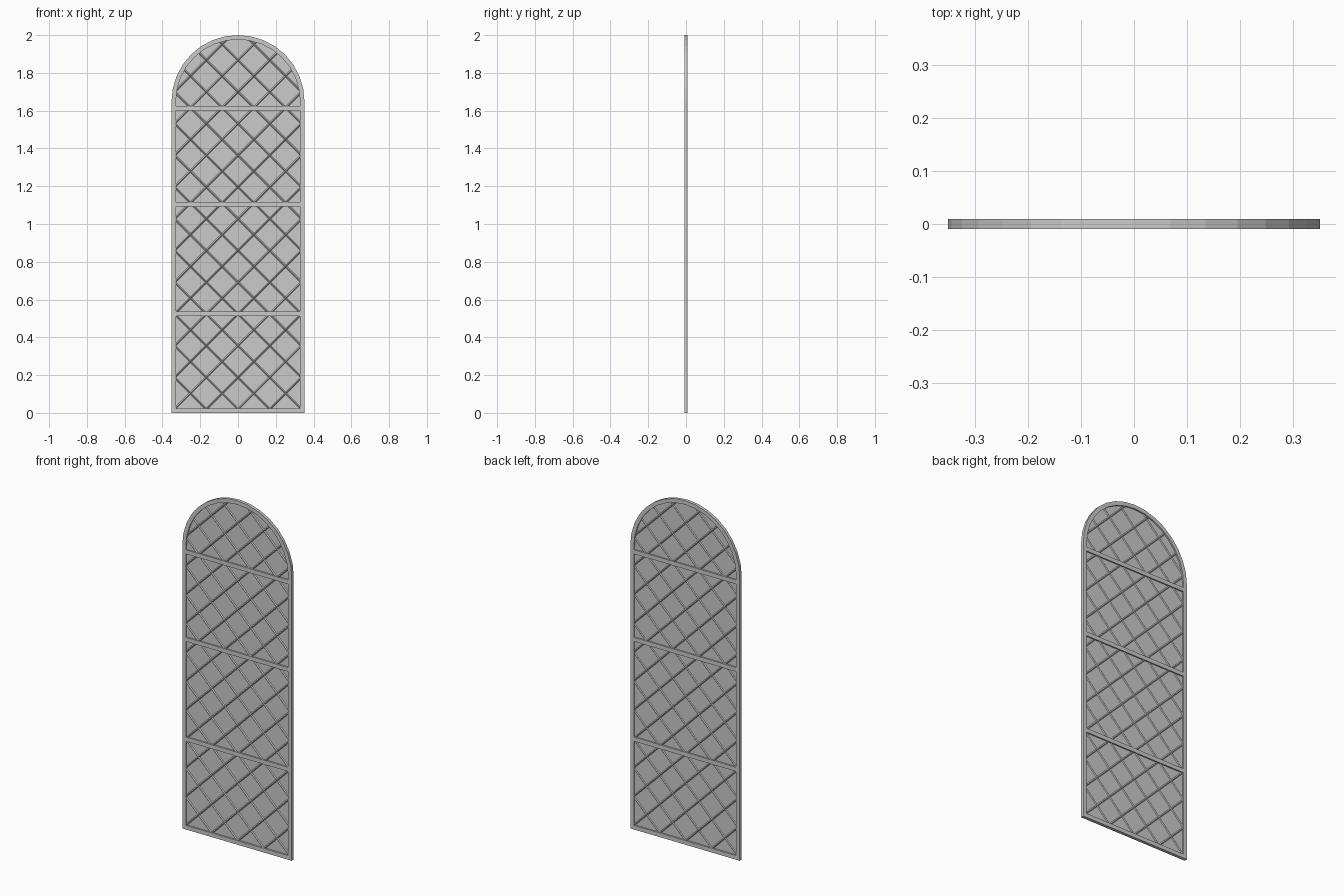
import bpy, bmesh, math
from mathutils import Vector

if "Cube" in bpy.data.objects:
    bpy.data.objects.remove(bpy.data.objects["Cube"])

R, RI = 0.352, 0.329          # outer / inner half width
SPRING = 2.0 - R              # height where the arch starts
D = 0.009                     # half depth of the frame
SEG = 16
STEP, Z0 = 0.168, 0.02        # lattice spacing and offset


def make(name, bm):
    bmesh.ops.recalc_face_normals(bm, faces=bm.faces[:])
    me = bpy.data.meshes.new(name)
    bm.to_mesh(me)
    bm.free()
    ob = bpy.data.objects.new(name, me)
    bpy.context.collection.objects.link(ob)
    return ob


def outline(r, bottom):
    pts = [(-r, bottom)]
    for i in range(SEG + 1):
        a = math.pi * (1 - i / SEG)
        pts.append((r * math.cos(a), SPRING + r * math.sin(a)))
    return pts + [(r, bottom)]


# arched outer frame
bm = bmesh.new()
loops = [[bm.verts.new((x, y, z)) for x, z in outline(r, b)]
         for r, b, y in ((R, 0, -D), (R, 0, D), (RI, 0.024, D), (RI, 0.024, -D))]
n = len(loops[0])
for a in range(4):
    p, q = loops[a], loops[(a + 1) % 4]
    for i in range(n):
        j = (i + 1) % n
        bm.faces.new((p[i], p[j], q[j], q[i]))
make("arched_frame", bm)

# horizontal crossbars
for i, z in enumerate((0.525, 1.105, 1.614)):
    bm = bmesh.new()
    bmesh.ops.create_cube(bm, size=1)
    for v in bm.verts:
        v.co = Vector((v.co.x * (2 * RI + 0.01), v.co.y * 2 * D, z + v.co.z * 0.024))
    make(f"crossbar_{i + 1}", bm)

# glass pane
bm = bmesh.new()
rings = [[bm.verts.new((x, y, z)) for x, z in outline(RI + 0.004, 0.02)] for y in (-0.001, 0.001)]
for ring in rings:
    bm.faces.new(ring)
for i in range(n):
    j = (i + 1) % n
    bm.faces.new((rings[0][i], rings[0][j], rings[1][j], rings[1][i]))
make("glass_pane", bm)


def inside(x, z):
    r = RI + 0.003
    return abs(x) <= r and z >= 0.018 and (z <= SPRING or math.hypot(x, z - SPRING) <= r)


# diagonal lead lattice, diamond section, clipped to the opening
for s, name in ((1, "lattice_rising"), (-1, "lattice_falling")):
    bm = bmesh.new()
    side = Vector((-s, 0, 1)).normalized() * 0.006
    section = [side, Vector((0, 0.005, 0)), -side, Vector((0, -0.006, 0))]
    for k in range(-2, 15):
        c = Z0 + STEP * k
        ts = [t / 3000 for t in range(-1000, 1001) if inside(t / 3000, c + s * t / 3000)]
        if len(ts) < 60:
            continue
        ends = [[bm.verts.new(Vector((t, 0, c + s * t)) + o) for o in section]
                for t in (ts[0], ts[-1])]
        for e in ends:
            bm.faces.new(e)
        for i in range(4):
            j = (i + 1) % 4
            bm.faces.new((ends[0][i], ends[0][j], ends[1][j], ends[1][i]))
    make(name, bm)
